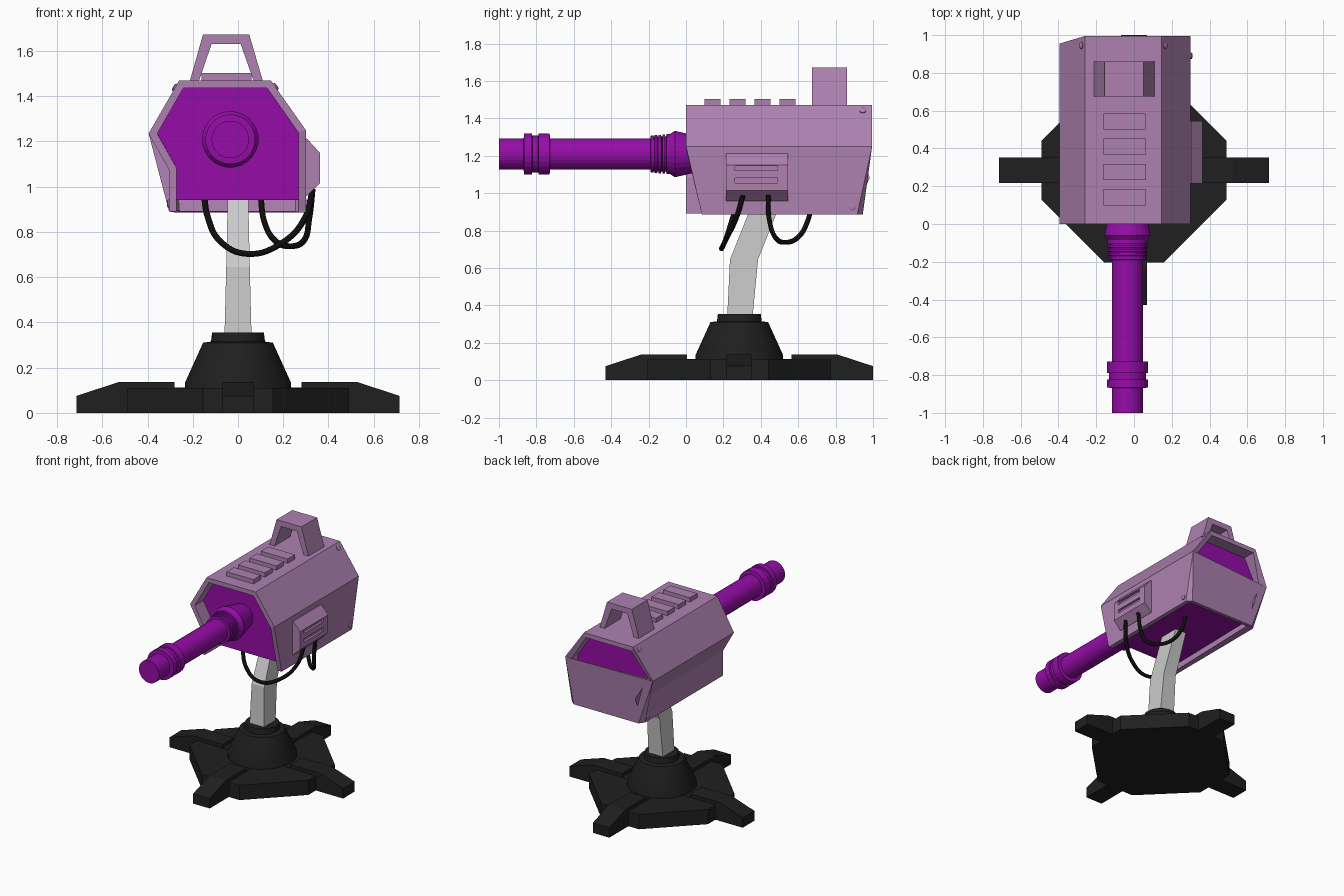
import bpy, bmesh
from math import cos, sin, pi
from mathutils import Vector

if "Cube" in bpy.data.objects:
    bpy.data.objects.remove(bpy.data.objects["Cube"])


def material(name, rgb):
    m = bpy.data.materials.new(name)
    m.diffuse_color = (*rgb, 1)
    m.use_nodes = True
    m.node_tree.nodes["Principled BSDF"].inputs["Base Color"].default_value = m.diffuse_color
    return m


MAUVE = material("mauve", (0.42, 0.22, 0.44))
MAGENTA = material("magenta", (0.30, 0.004, 0.39))
BLACK = material("black", (0.014, 0.014, 0.014))
RUBBER = material("rubber", (0.004, 0.004, 0.004))


def mesh_object(name, verts, faces, mat=None, fix_normals=True):
    bm = bmesh.new()
    vs = [bm.verts.new(v) for v in verts]
    for f in faces:
        bm.faces.new([vs[i] for i in f])
    if fix_normals:
        bmesh.ops.recalc_face_normals(bm, faces=bm.faces)
    me = bpy.data.meshes.new(name)
    bm.to_mesh(me)
    bm.free()
    if mat:
        me.materials.append(mat)
    ob = bpy.data.objects.new(name, me)
    bpy.context.collection.objects.link(ob)
    return ob


def loft(name, rings, mat=None):
    """Closed skin through equal-sized rings of points, capped at both ends."""
    n = len(rings[0])
    faces = [list(range(n)), [(len(rings) - 1) * n + i for i in range(n)]]
    for r in range(len(rings) - 1):
        for i in range(n):
            j = (i + 1) % n
            faces.append([r * n + i, r * n + j, (r + 1) * n + j, (r + 1) * n + i])
    return mesh_object(name, [p for ring in rings for p in ring], faces, mat)


def extrude_y(name, xz, y0, y1, mat):
    return loft(name, [[(x, y, z) for x, z in xz] for y in (y0, y1)], mat)


def box(name, x, y, z, mat):
    xz = [(x[0], z[0]), (x[1], z[0]), (x[1], z[1]), (x[0], z[1])]
    return extrude_y(name, xz, y[0], y[1], mat)


def lathe(name, profile, origin, axis, mat, n=24):
    """Profile of (distance along axis, radius) revolved around axis."""
    q = Vector((0, 0, 1)).rotation_difference(Vector(axis))
    rings = []
    for h, r in profile:
        rings.append([Vector(origin) + q @ Vector((r * cos(2 * pi * (i + .5) / n),
                      r * sin(2 * pi * (i + .5) / n), h)) for i in range(n)])
    return loft(name, rings, mat)


# --- base: chamfered plate, four legs, cone hub
CY = 0.285
plate = [(a * sx, b * sy) for sx, sy, a, b in (
    (1, -1, .155, .49), (1, -1, .49, .155), (1, 1, .49, .155), (1, 1, .155, .49),
    (-1, 1, .155, .49), (-1, 1, .49, .155), (-1, -1, .49, .155), (-1, -1, .155, .49))]
loft("base_plate", [[(x, CY + y, z) for x, y in plate] for z in (0, .11)], BLACK)

leg = [(.2, .0), (.715, 0), (.715, .075), (.525, .137), (.28, .137), (.28, .112), (.2, .112)]
for k in range(4):
    c, s = round(cos(k * pi / 2)), round(sin(k * pi / 2))
    loft(f"base_leg_{k + 1}", [[(r * c - w * s, CY + r * s + w * c, z) for r, z in leg]
                               for w in (-.068, .068)], BLACK)

hub = lathe("base_hub", [(.05, .235), (.135, .235), (.31, .155), (.315, .12), (.355, .115)],
            (0, CY, 0), (0, 0, 1), BLACK, 32)

# --- bent neck
neck = [(.33, .06, .22, .355), (.645, .052, .235, .385), (.97, .045, .365, .515)]
loft("neck", [[(-w, a, z), (w, a, z), (w, b, z), (-w, b, z)] for z, w, a, b in neck])

# --- housing shell: (x, z, front y, rear y), open at front, bottom and upper rear
shell_pts = [(.30, .885, .085, .915), (.30, 1.25, 0, .995), (.145, 1.47, 0, .995),
             (-.26, 1.47, 0, .995), (-.395, 1.235, 0, .955), (-.305, 1.075, 0, .945),
             (-.305, .89, 0, .915)]
verts = [(x, f, z) for x, z, f, r in shell_pts] + [(x, r, z) for x, z, f, r in shell_pts]
verts += [(.265, .945, .885), (-.27, .945, .885)]
faces = [[7 + i, 8 + i, 1 + i, i] for i in range(6)]
faces += [[8, 14, 15, 11], [8, 7, 14], [11, 15, 13], [11, 13, 12]]
shell = mesh_object("housing_shell", verts, faces, MAUVE, fix_normals=False)
sol = shell.modifiers.new("thickness", "SOLIDIFY")
sol.thickness = .033
sol.offset = -1
sol.use_even_offset = True

# --- inner core, recessed inside the shell
core = [(.275, .94), (.275, 1.24), (.132, 1.442), (-.24, 1.442), (-.362, 1.235),
        (-.275, 1.08), (-.275, .94)]
extrude_y("inner_core", core, .1, .9, MAGENTA)

# --- barrel with muzzle rings, ridges and flared collar
barrel = [(-.12, .085), (-.05, .10), (.06, .125), (.085, .108), (.105, .108)]
for k in range(4):
    h = .105 + k * .021
    barrel += [(h + .001, .095), (h + .006, .095), (h + .007, .106 - k * .002),
               (h + .02, .106 - k * .002)]
barrel += [(.19, .083), (.727, .083), (.729, .11), (.789, .11), (.79, .099), (.822, .099),
           (.823, .11), (.866, .11), (.868, .083), (1.0, .083)]
lathe("barrel", barrel, (-.034, 0, 1.209), (0, -1, 0), MAGENTA)

# --- carry handle and top vents
handle = [(-.215, 1.46), (-.155, 1.672), (.05, 1.672), (.112, 1.46),
          (.072, 1.46), (.012, 1.63), (-.117, 1.63), (-.175, 1.46)]
extrude_y("carry_handle", handle, .675, .86, MAUVE)
for k in range(4):
    y = .098 + k * .134
    box(f"top_vent_{k + 1}", (-.162, .06), (y, y + .086), (1.46, 1.502), MAUVE)

# --- side connector box with two slots
side = [(.28, .95), (.305, .96), (.362, 1.015), (.362, 1.15), (.305, 1.212), (.28, 1.212)]
side_box = extrude_y("side_box", side, .215, .545, MAUVE)
for k, z in enumerate((1.055, 1.12)):
    cutter = box(f"slot_cutter_{k + 1}", (.345, .4), (.262, .488), (z, z + .025), MAUVE)
    cutter.hide_render = True
    cutter.hide_viewport = True
    cut = side_box.modifiers.new(f"slot_{k + 1}", "BOOLEAN")
    cut.operation = "DIFFERENCE"
    cut.object = cutter

# --- screws near the rear corners
for k, (pos, axis) in enumerate((((.165, .945, 1.442), (.82, 0, .58)),
                                 ((-.278, .945, 1.438), (-.87, 0, .5)),
                                 ((.3, .89, .925), (1, 0, 0)),
                                 ((-.305, .89, .925), (-1, 0, 0)))):
    lathe(f"screw_{k + 1}", [(-.01, .018), (.005, .018), (.009, .012)], pos,
          Vector(axis).normalized(), MAUVE, 12)


# --- hanging cables
def cable(name, points):
    cu = bpy.data.curves.new(name, "CURVE")
    cu.dimensions = "3D"
    cu.bevel_depth = .0135
    cu.bevel_resolution = 2
    cu.resolution_u = 8
    cu.use_fill_caps = True
    sp = cu.splines.new("BEZIER")
    sp.bezier_points.add(len(points) - 1)
    for bp, p in zip(sp.bezier_points, points):
        bp.co = p
        bp.handle_left_type = bp.handle_right_type = "AUTO"
    cu.materials.append(RUBBER)
    bpy.context.collection.objects.link(bpy.data.objects.new(name, cu))


cable("front_cable", [(.33, .305, .99), (.30, .27, .87), (.20, .215, .755), (.04, .19, .703),
                      (-.08, .215, .76), (-.135, .25, .87), (-.15, .28, .96)])
cable("rear_cable", [(.33, .44, .99), (.315, .445, .86), (.29, .48, .76), (.23, .53, .737),
                     (.16, .60, .765), (.115, .65, .85), (.10, .675, .96)])

# --- smooth the round hub only
bpy.ops.object.select_all(action="DESELECT")
hub.select_set(True)
bpy.context.view_layer.objects.active = hub
bpy.ops.object.shade_smooth_by_angle(angle=.45)
